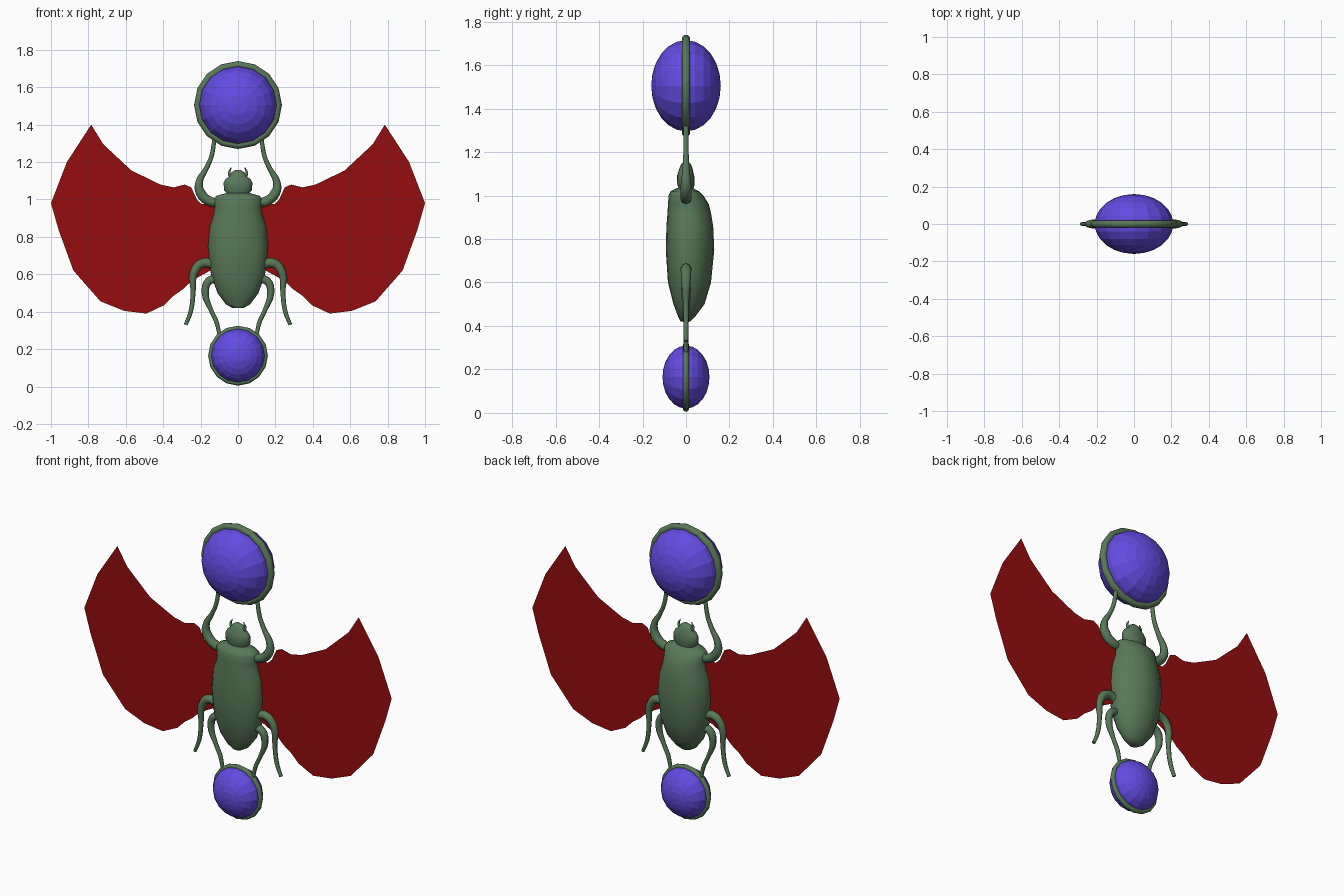
import bpy
import bmesh
import math

cube = bpy.data.objects.get("Cube")
if cube:
    bpy.data.objects.remove(cube, do_unlink=True)


def make_material(name, rgb):
    mat = bpy.data.materials.new(name)
    mat.use_nodes = True
    color = (*rgb, 1)
    mat.diffuse_color = color
    mat.node_tree.nodes["Principled BSDF"].inputs["Base Color"].default_value = color
    return mat


GREEN = make_material("beetle green", (0.1, 0.19, 0.1))
RED = make_material("wing red", (0.3, 0.004, 0.005))
VIOLET = make_material("orb violet", (0.125, 0.07, 0.75))


def finish(obj, name, mat, smooth_angle=None):
    obj.name = name
    obj.data.materials.clear()
    obj.data.materials.append(mat)
    if smooth_angle:
        bpy.ops.object.select_all(action='DESELECT')
        obj.select_set(True)
        bpy.context.view_layer.objects.active = obj
        bpy.ops.object.shade_smooth_by_angle(angle=math.radians(smooth_angle))
    return obj


def mesh_object(bm, name, mat, smooth_angle=None):
    mesh = bpy.data.meshes.new(name)
    bm.to_mesh(mesh)
    bm.free()
    obj = bpy.data.objects.new(name, mesh)
    bpy.context.collection.objects.link(obj)
    return finish(obj, name, mat, smooth_angle)


def loft(name, sections, mat, sides=20):
    """Stack elliptical sections given as (z, half width, front y, back y)."""
    bm = bmesh.new()
    rings = []
    for z, half, front, back in sections:
        ring = []
        for i in range(sides):
            a = math.tau * i / sides
            depth = back if math.sin(a) > 0 else -front
            ring.append(bm.verts.new((half * math.cos(a), depth * math.sin(a), z)))
        rings.append(ring)
    for low, high in zip(rings, rings[1:]):
        for i in range(sides):
            j = (i + 1) % sides
            bm.faces.new((low[i], low[j], high[j], high[i]))
    bm.faces.new(rings[0][::-1])
    bm.faces.new(rings[-1])
    return mesh_object(bm, name, mat, 50)


def tube(name, path, mat):
    """Tapered limb in the y = 0 plane through (x, z, radius) points."""
    curve = bpy.data.curves.new(name, 'CURVE')
    curve.dimensions = '3D'
    curve.bevel_depth = 1
    curve.bevel_resolution = 2
    curve.resolution_u = 4
    curve.use_fill_caps = True
    spline = curve.splines.new('BEZIER')
    spline.bezier_points.add(len(path) - 1)
    for point, (x, z, radius) in zip(spline.bezier_points, path):
        point.co = (x, 0, z)
        point.radius = radius
        point.handle_left_type = point.handle_right_type = 'AUTO'
    obj = bpy.data.objects.new(name, curve)
    bpy.context.collection.objects.link(obj)
    bpy.ops.object.select_all(action='DESELECT')
    obj.select_set(True)
    bpy.context.view_layer.objects.active = obj
    bpy.ops.object.convert(target='MESH')
    return finish(bpy.context.object, name, mat, 60)


# Body and head
loft("body", [
    (.42, .03, -.025, .02), (.44, .065, -.035, .04), (.5, .11, -.058, .085),
    (.6, .145, -.083, .115), (.75, .16, -.093, .13), (.86, .15, -.09, .125),
    (.92, .13, -.085, .115), (.96, .125, -.083, .105), (1.0, .13, -.08, .08),
    (1.02, .115, -.07, .06), (1.035, .06, -.04, .03)], GREEN)
loft("head", [
    (1.0, .06, -.03, .03), (1.035, .06, -.035, .035), (1.05, .075, -.04, .04),
    (1.09, .077, -.042, .038), (1.11, .066, -.035, .033), (1.125, .045, -.03, .03),
    (1.145, .035, -.022, .022), (1.157, .015, -.01, .01)], GREEN, 16)

# Limbs and horns
LIMBS = {
    "front_leg": [(.09, .985, .022), (.15, .99, .026), (.2, 1.035, .026),
                  (.208, 1.09, .02), (.17, 1.165, .013), (.142, 1.23, .012),
                  (.126, 1.32, .011)],
    "middle_leg": [(.12, .65, .026), (.19, .66, .025), (.235, .61, .022),
                   (.24, .5, .013), (.253, .4, .012), (.28, .33, .01)],
    "rear_leg": [(.1, .575, .022), (.155, .565, .022), (.175, .5, .019),
                 (.145, .41, .012), (.115, .345, .012), (.1, .28, .01)],
    "horn": [(.03, 1.12, .01), (.047, 1.138, .008), (.036, 1.172, .002)],
}

# Wing outline, from the shoulder over the tip and back to the waist
WING = [
    (.11, .98), (.195, .975), (.22, 1.0), (.25, 1.065), (.285, 1.08),
    (.345, 1.065), (.415, 1.08), (.57, 1.155), (.72, 1.295), (.785, 1.4),
    (.915, 1.2), (1, .98), (.96, .84), (.88, .62), (.735, .455), (.61, .405),
    (.49, .39), (.395, .435), (.345, .485), (.295, .52), (.25, .565), (.11, .64)]

for side, sign in (("left", 1), ("right", -1)):
    for part, path in LIMBS.items():
        tube(f"{side}_{part}", [(sign * x, z, r) for x, z, r in path], GREEN)
    bm = bmesh.new()
    outline = [bm.verts.new((sign * x, 0, z)) for x, z in WING]
    bm.faces.new(outline if sign > 0 else outline[::-1])
    bmesh.ops.triangulate(bm, faces=bm.faces[:])
    bmesh.ops.recalc_face_normals(bm, faces=bm.faces[:])
    mesh_object(bm, f"{side}_wing", RED)


# Faceted orbs, each held in a ring
def orb(name, z, radius, depth, ring_radius, ring_width):
    turn = (math.pi / 2, 0, 0)
    bpy.ops.mesh.primitive_uv_sphere_add(segments=16, ring_count=12, radius=1,
                                         location=(0, 0, z), rotation=turn)
    ball = bpy.context.object
    ball.scale = (radius, radius, depth)
    finish(ball, name, VIOLET)
    bpy.ops.mesh.primitive_torus_add(major_segments=16, minor_segments=10,
                                     major_radius=ring_radius, minor_radius=ring_width,
                                     location=(0, 0, z), rotation=turn)
    finish(bpy.context.object, name + "_ring", GREEN, 40)


orb("upper_orb", 1.505, .21, .16, .215, .02)
orb("lower_orb", .165, .145, .108, .146, .014)
